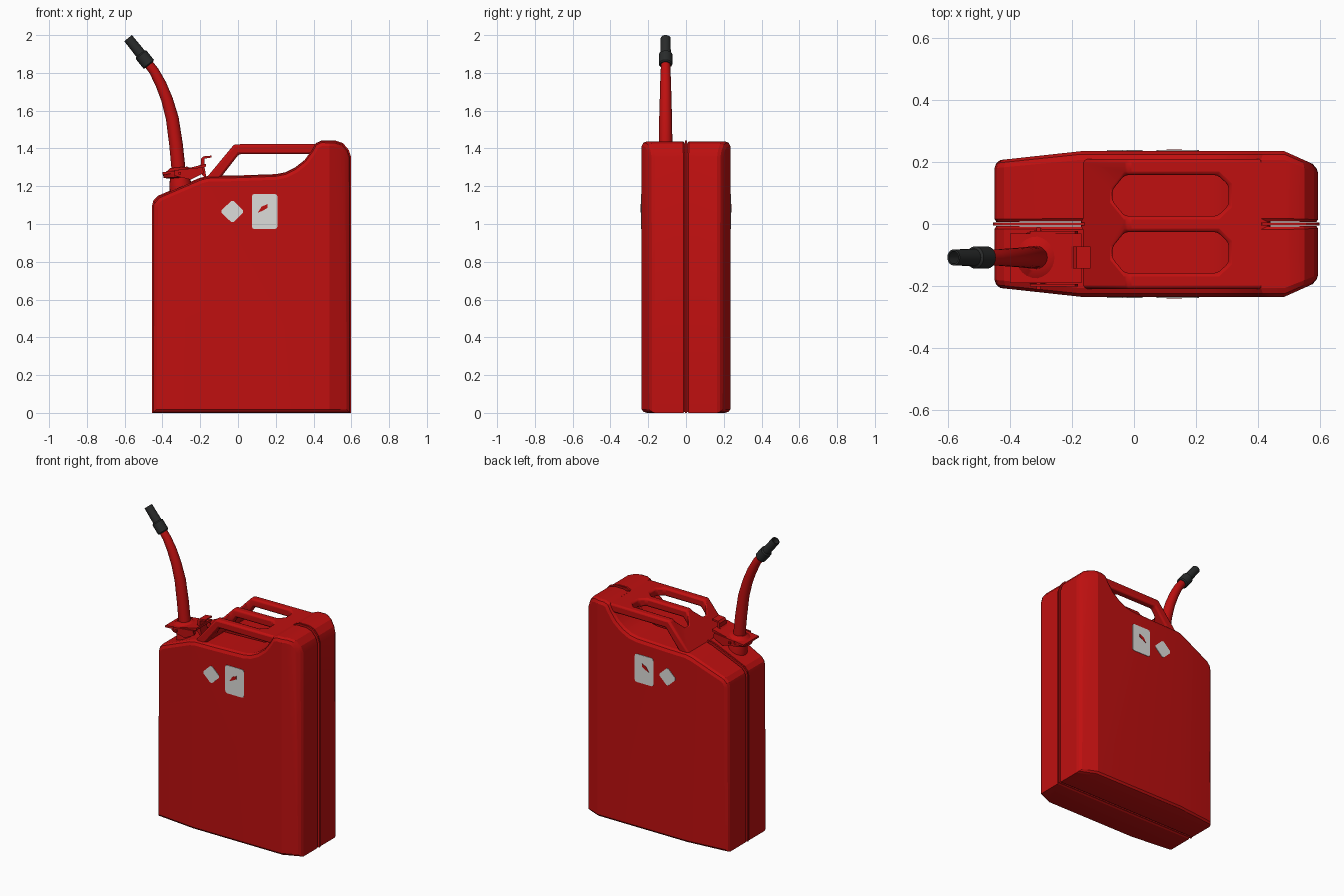
import bpy, bmesh, math
from mathutils import Vector

if "Cube" in bpy.data.objects:
    bpy.data.objects.remove(bpy.data.objects["Cube"])


def material(name, col):
    m = bpy.data.materials.new(name)
    m.diffuse_color = (*col, 1)
    m.use_nodes = True
    m.node_tree.nodes["Principled BSDF"].inputs["Base Color"].default_value = m.diffuse_color
    return m


RED = material("can red", (0.52, 0.005, 0.005))
BLACK = material("nozzle black", (0.022, 0.024, 0.024))
WHITE = material("label white", (0.72, 0.72, 0.70))
SPOUT_Y = -0.108


def finish(name, bm, mat, angle=20):
    bmesh.ops.recalc_face_normals(bm, faces=bm.faces)
    me = bpy.data.meshes.new(name)
    bm.to_mesh(me)
    bm.free()
    me.materials.append(mat)
    ob = bpy.data.objects.new(name, me)
    bpy.context.collection.objects.link(ob)
    bpy.ops.object.select_all(action='DESELECT')
    ob.select_set(True)
    bpy.context.view_layer.objects.active = ob
    bpy.ops.object.shade_smooth_by_angle(angle=math.radians(angle))
    return ob


def prism_bm(pts, a, b, plane='xz'):
    """Extrude a 2D outline between two depths along the third axis."""
    bm = bmesh.new()
    def put(p, d):
        return bm.verts.new((p[0], d, p[1]) if plane == 'xz' else (p[0], p[1], d))
    r0, r1 = [put(p, a) for p in pts], [put(p, b) for p in pts]
    n = len(pts)
    near, far = bm.faces.new(r0), bm.faces.new(r1)
    for i in range(n):
        bm.faces.new((r0[i], r0[(i + 1) % n], r1[(i + 1) % n], r1[i]))
    bmesh.ops.recalc_face_normals(bm, faces=bm.faces)
    return bm, near, far


def prism(name, pts, a, b, mat, plane='xz', bevel=0):
    ob = finish(name, prism_bm(pts, a, b, plane)[0], mat)
    if bevel:
        add_bevel(ob, bevel)
    return ob


def add_bevel(ob, width):
    m = ob.modifiers.new("bevel", 'BEVEL')
    m.width, m.segments, m.limit_method = width, 2, 'ANGLE'
    m.angle_limit = math.radians(35)


def mirror_y(ob):
    m = ob.modifiers.new("mirror", 'MIRROR')
    m.use_axis = (False, True, False)


def sweep(name, path, mat, sides=20, hollow=0):
    """Round sections (x, z, radius) along a path in the spout plane."""
    bm = bmesh.new()
    rings = []
    for i, (x, z, r) in enumerate(path):
        p, q = path[max(i - 1, 0)], path[min(i + 1, len(path) - 1)]
        t = Vector((q[0] - p[0], 0, q[1] - p[1])).normalized()
        u, v = Vector((t.z, 0, -t.x)), Vector((0, 1, 0))
        c = Vector((x, SPOUT_Y, z))
        angs = [2 * math.pi * k / sides for k in range(sides)]
        rings.append([bm.verts.new(c + r * (math.cos(a) * u + math.sin(a) * v)) for a in angs])
    for r0, r1 in zip(rings, rings[1:]):
        for k in range(sides):
            bm.faces.new((r0[k], r0[(k + 1) % sides], r1[(k + 1) % sides], r1[k]))
    bm.faces.new(rings[0])
    end = bm.faces.new(rings[-1])
    bmesh.ops.recalc_face_normals(bm, faces=bm.faces)
    if hollow:
        bmesh.ops.inset_individual(bm, faces=[end], thickness=hollow)
        bmesh.ops.inset_individual(bm, faces=[end], thickness=0.001, depth=-0.06)
    return finish(name, bm, mat, 35)


# Body half: side outline with rounded rims, pinched towards both ends
outline = [(-0.45, 0.0), (-0.45, 1.09), (-0.443, 1.12), (-0.42, 1.145), (-0.20, 1.24),
           (-0.16, 1.25), (0.0, 1.253), (0.20, 1.26), (0.25, 1.27), (0.30, 1.295),
           (0.35, 1.335), (0.39, 1.39), (0.41, 1.425), (0.44, 1.438), (0.51, 1.438),
           (0.55, 1.425), (0.58, 1.39), (0.594, 1.35), (0.594, 0.0)]


def pinch(bm):
    for x in (-0.17, 0.485):
        bmesh.ops.bisect_plane(bm, geom=bm.verts[:] + bm.edges[:] + bm.faces[:],
                               plane_co=(x, 0, 0), plane_no=(1, 0, 0))
    for v in bm.verts:
        left = max(0, (-0.17 - v.co.x) / 0.28)
        right = max(0, (v.co.x - 0.485) / 0.11)
        v.co.y *= 1 - 0.13 * left - 0.21 * right


bm, near, far = prism_bm(outline, 0.018, 0.207)
for thick, depth in ((0.008, 0.018), (0.018, 0.010)):
    bmesh.ops.inset_individual(bm, faces=[far], thickness=thick, depth=depth)
bmesh.ops.inset_individual(bm, faces=[near], thickness=0.008, depth=0.010)
pinch(bm)
mirror_y(finish("can_body", bm, RED))

# Welded seam between the halves
cx, cz = 0.072, 0.72
seam = [(cx + (x - cx) * 1.01, z if z < 0.01 else z + 0.004) for x, z in outline]
prism("seam_flange", seam, -0.005, 0.005, RED)

# Triple handle: folded sheet with two long slots
band = [(-0.175, 1.235), (-0.02, 1.422), (0.44, 1.425), (0.44, 1.37), (0.005, 1.37), (-0.10, 1.235)]
handle = prism("triple_handle", band, -0.21, 0.21, RED)
slot = [(-0.07, 0.075), (-0.07, 0.11), (-0.03, 0.158), (0.27, 0.158), (0.305, 0.125),
        (0.305, 0.060), (0.27, 0.026), (-0.03, 0.026)]
for side in (1, -1):
    cutter = prism("slot_cutter", [(x, y * side) for x, y in slot], 1.1, 1.6, RED, 'xy')
    cutter.hide_render = True
    cutter.hide_viewport = False
    cutter.display_type = 'WIRE'
    m = handle.modifiers.new("slot", 'BOOLEAN')
    m.operation, m.object, m.solver = 'DIFFERENCE', cutter, 'EXACT'
add_bevel(handle, 0.013)

# Filler neck, clamp collar and spout tube
sweep("filler_neck", [(-0.298, 1.14, 0.062), (-0.306, 1.215, 0.058), (-0.309, 1.25, 0.05)], RED)
sweep("clamp_collar", [(-0.308, 1.245, 0.05), (-0.3085, 1.25, 0.085), (-0.310, 1.27, 0.088),
                       (-0.311, 1.276, 0.08), (-0.313, 1.30, 0.045)], RED, 24)
sweep("spout_tube", [(-0.312, 1.26, 0.037), (-0.328, 1.42, 0.036), (-0.348, 1.56, 0.034),
                     (-0.376, 1.66, 0.031), (-0.408, 1.74, 0.029), (-0.445, 1.81, 0.026),
                     (-0.495, 1.875, 0.024)], RED)
sweep("nozzle_collar", [(-0.470, 1.842, 0.030), (-0.474, 1.847, 0.036), (-0.513, 1.896, 0.036),
                        (-0.517, 1.901, 0.029)], BLACK)
sweep("nozzle_tip", [(-0.505, 1.888, 0.028), (-0.582, 1.984, 0.026)], BLACK, hollow=0.006)

# Clamp: side brackets, hinge pin and bent lever
for name, y in (("front_bracket", -0.198), ("rear_bracket", -0.026)):
    prism(name, [(-0.335, 1.255), (-0.335, 1.285), (-0.19, 1.30), (-0.18, 1.27), (-0.25, 1.235)],
          y - 0.004, y + 0.004, RED)
prism("hinge_pin", [(-0.315, 1.262), (-0.315, 1.276), (-0.301, 1.276), (-0.301, 1.262)],
      -0.212, -0.012, RED)
prism("clamp_plate", [(-0.40, 1.262), (-0.40, 1.274), (-0.31, 1.285), (-0.17, 1.318), (-0.17, 1.304),
                      (-0.25, 1.27)], -0.19, -0.03, RED)
prism("clamp_lever", [(-0.22, 1.295), (-0.195, 1.318), (-0.195, 1.345), (-0.185, 1.358), (-0.14, 1.362),
                      (-0.14, 1.352), (-0.178, 1.346), (-0.178, 1.305), (-0.168, 1.25), (-0.18, 1.25)],
      -0.143, -0.073, RED)

# Labels on both faces
corners = [(cx_, cz_, a) for cx_, cz_, a in ((0.195, 1.145, 0), (0.087, 1.145, 90),
                                            (0.087, 0.987, 180), (0.195, 0.987, 270))]
rect = [(x + 0.014 * math.cos(math.radians(a + d)), z + 0.014 * math.sin(math.radians(a + d)))
        for x, z, a in corners for d in (0, 45, 90)]
diamond = [(0.027, 1.059), (0.027, 1.073), (-0.023, 1.121), (-0.037, 1.121),
           (-0.087, 1.073), (-0.087, 1.059), (-0.037, 1.011), (-0.023, 1.011)]
flame = [(0.105, 1.06), (0.13, 1.07), (0.155, 1.085), (0.155, 1.105), (0.125, 1.092)]
mirror_y(prism("warning_label", rect, -0.238, -0.233, WHITE))
mirror_y(prism("diamond_label", diamond, -0.238, -0.233, WHITE))
mirror_y(prism("label_mark", flame, -0.240, -0.236, RED))
